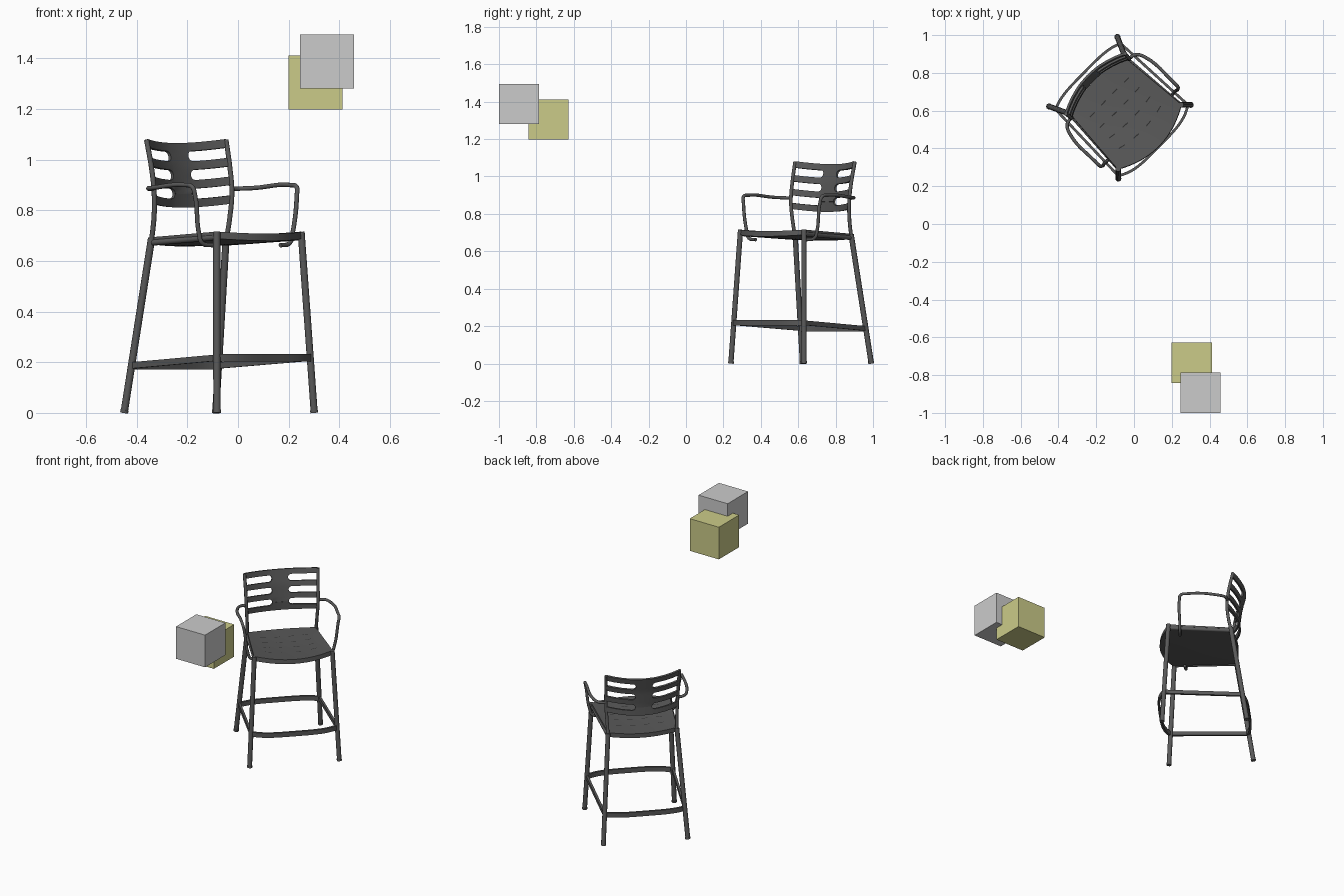
import bpy, bmesh, math
from mathutils import Matrix

cube = bpy.data.objects.get("Cube")
if cube:
    bpy.data.objects.remove(cube, do_unlink=True)


def material(name, rgb):
    m = bpy.data.materials.new(name)
    m.use_nodes = True
    m.diffuse_color = (*rgb, 1)
    m.node_tree.nodes["Principled BSDF"].inputs["Base Color"].default_value = (*rgb, 1)
    return m


charcoal = material("charcoal", (0.1, 0.1, 0.1))
slot_black = material("slot black", (0.03, 0.03, 0.03))
pale_grey = material("pale grey", (0.6, 0.6, 0.6))
olive = material("olive yellow", (0.6, 0.6, 0.25))

# Chair frame: its own front is -y, then turned and moved into place
PLACE = Matrix.Translation((-0.08, 0.621, 0)) @ Matrix.Rotation(math.radians(45.5), 4, "Z")


def sheet(name, rows, thick=0, offset=0, mat=charcoal):
    """Surface through rows of points, thickened into a solid."""
    bm = bmesh.new()
    grid = [[bm.verts.new(p) for p in row] for row in rows]
    for a, b in zip(grid, grid[1:]):
        for i in range(len(a) - 1):
            bm.faces.new((a[i], a[i + 1], b[i + 1], b[i]))
    me = bpy.data.meshes.new(name)
    bm.to_mesh(me)
    bm.free()
    ob = bpy.data.objects.new(name, me)
    bpy.context.collection.objects.link(ob)
    me.materials.append(mat)
    ob.matrix_world = PLACE
    bpy.ops.object.select_all(action="DESELECT")
    ob.select_set(True)
    bpy.context.view_layer.objects.active = ob
    if thick:
        mod = ob.modifiers.new("Thickness", "SOLIDIFY")
        mod.thickness, mod.offset = thick, offset
        bpy.ops.object.modifier_apply(modifier=mod.name)
    bpy.ops.object.shade_smooth_by_angle(angle=math.radians(40))
    return ob


def tube(name, pts, radius, smooth_path=False):
    cu = bpy.data.curves.new(name, "CURVE")
    cu.dimensions = "3D"
    cu.bevel_depth, cu.bevel_resolution = radius, 3
    cu.resolution_u = 6
    cu.use_fill_caps = True
    if smooth_path:
        sp = cu.splines.new("BEZIER")
        sp.bezier_points.add(len(pts) - 1)
        for bp, p in zip(sp.bezier_points, pts):
            bp.co = p
            bp.handle_left_type = bp.handle_right_type = "AUTO"
    else:
        sp = cu.splines.new("POLY")
        sp.points.add(len(pts) - 1)
        for q, p in zip(sp.points, pts):
            q.co = (*p, 1)
    cu.materials.append(charcoal)
    ob = bpy.data.objects.new(name, cu)
    bpy.context.collection.objects.link(ob)
    ob.matrix_world = PLACE


# Legs, back posts, arms and side footrests, one set per side
for side, s in (("left", 1), ("right", -1)):
    def m(*pts):
        return [(s * x, y, z) for x, y, z in pts]

    tube(f"front_leg_{side}", m((.274, -.265, 0), (.238, -.228, .715)), .0145)
    tube(f"back_leg_{side}", m((.258, .265, 0), (.21, .16, .69)), .0145)
    tube(f"back_post_{side}", m((.21, .162, .67), (.214, .142, .78), (.219, .137, .87),
                                (.221, .15, .97), (.224, .174, 1.078)), .010, True)
    tube(f"front_foot_{side}", m((.274, -.265, 0), (.273, -.264, .012)), .016)
    tube(f"back_foot_{side}", m((.258, .265, 0), (.257, .263, .012)), .016)
    tube(f"arm_{side}", m((.219, .14, .884), (.258, .13, .886), (.284, .085, .888),
                          (.295, -.11, .9), (.294, -.148, .892), (.287, -.156, .86),
                          (.264, -.155, .71), (.248, -.156, .672), (.19, -.16, .662)),
         .009, True)
    sheet(f"side_footrest_{side}", [m((.245, .235, z), (.263, -.25, z + .03))
                                    for z in (.175, .2)], .014)
    # Seat side beam between the front and back legs
    tube(f"seat_beam_{side}", m((.208, .16, .672), (.234, -.225, .693)), .012)

# Bowed front and back footrests
steps = [i / 12 - 1 for i in range(25)]
for name, half, y0, bow, z0 in (("front_footrest", .262, -.254, -.045, .202),
                                ("back_footrest", .245, .228, .03, .172)):
    sheet(name, [[(u * half, y0 + bow * (1 - u ** 4), z0 + h) for u in steps]
                 for h in (0, .03)], .014)


# Seat: sloping dished shell with bowed front and back edges
def seat_point(u, v):
    arc = 1 - u * u
    front, back = -.228 - .07 * arc, .16 + .03 * arc
    return (u * (.24 - .032 * v), front + (back - front) * v,
            .716 - .022 * v - .014 * arc * (.6 + .4 * math.sin(math.pi * v)))


sheet("seat", [[seat_point(u, j / 12) for u in steps] for j in range(13)], .028, -1)

# Short drainage slots across the seat
for j, v in enumerate((.25, .42, .59, .76)):
    for i, u in enumerate((-.6, -.2, .2, .6)):
        rows = [[(x, y, z + .0015) for x, y, z in
                 (seat_point(u - .08, w), seat_point(u + .08, w))]
                for w in (v - .006, v + .006)]
        sheet(f"seat_slot_{j}_{i}", rows, mat=slot_black)

# Backrest: four bowed slats that widen into a central spine
PROFILE = ((.80, .140), (.87, .137), (.97, .150), (1.08, .176))


def back_y(x, z):
    for (z0, y0), (z1, y1) in zip(PROFILE, PROFILE[1:]):
        if z <= z1 or z1 == PROFILE[-1][0]:
            return y0 + (y1 - y0) * (z - z0) / (z1 - z0) + .06 * (1 - (x / .222) ** 2)


PITCH, THIN = .0735, .0165


def slat_half(x):
    """Half height: thin at the sides, rounding out to meet its neighbour."""
    gap = PITCH / 2 - THIN
    t = min(max((.07 - abs(x)) / .02, 0), 1)
    return PITCH / 2 - gap * math.sqrt(1 - t * t)


xs = sorted([k * .222 / 5 for k in range(-5, 6) if abs(k) != 1]
            + [s * (.05 + d) for s in (1, -1) for d in (0, .001, .003, .007, .012, .02)])
for k in range(4):
    zc = 1.064 - k * PITCH
    rows = []
    for t in (-1, -.5, 0, .5, 1):
        row = []
        for x in xs:
            outer = (k == 0 and t > 0) or (k == 3 and t < 0)
            z = zc + t * (THIN if outer else slat_half(x)) - .016 * (1 - (x / .222) ** 2)
            row.append((x, back_y(x, z), z))
        rows.append(row)
    sheet(f"back_slat_{k + 1}", rows, .012)

# Two loose cubes beside the chair
for name, loc, mat in (("grey_cube", (.352, -.893, 1.388), pale_grey),
                       ("yellow_cube", (.306, -.735, 1.305), olive)):
    bpy.ops.mesh.primitive_cube_add(size=.213, location=loc)
    ob = bpy.context.object
    ob.name = name
    ob.data.materials.append(mat)
